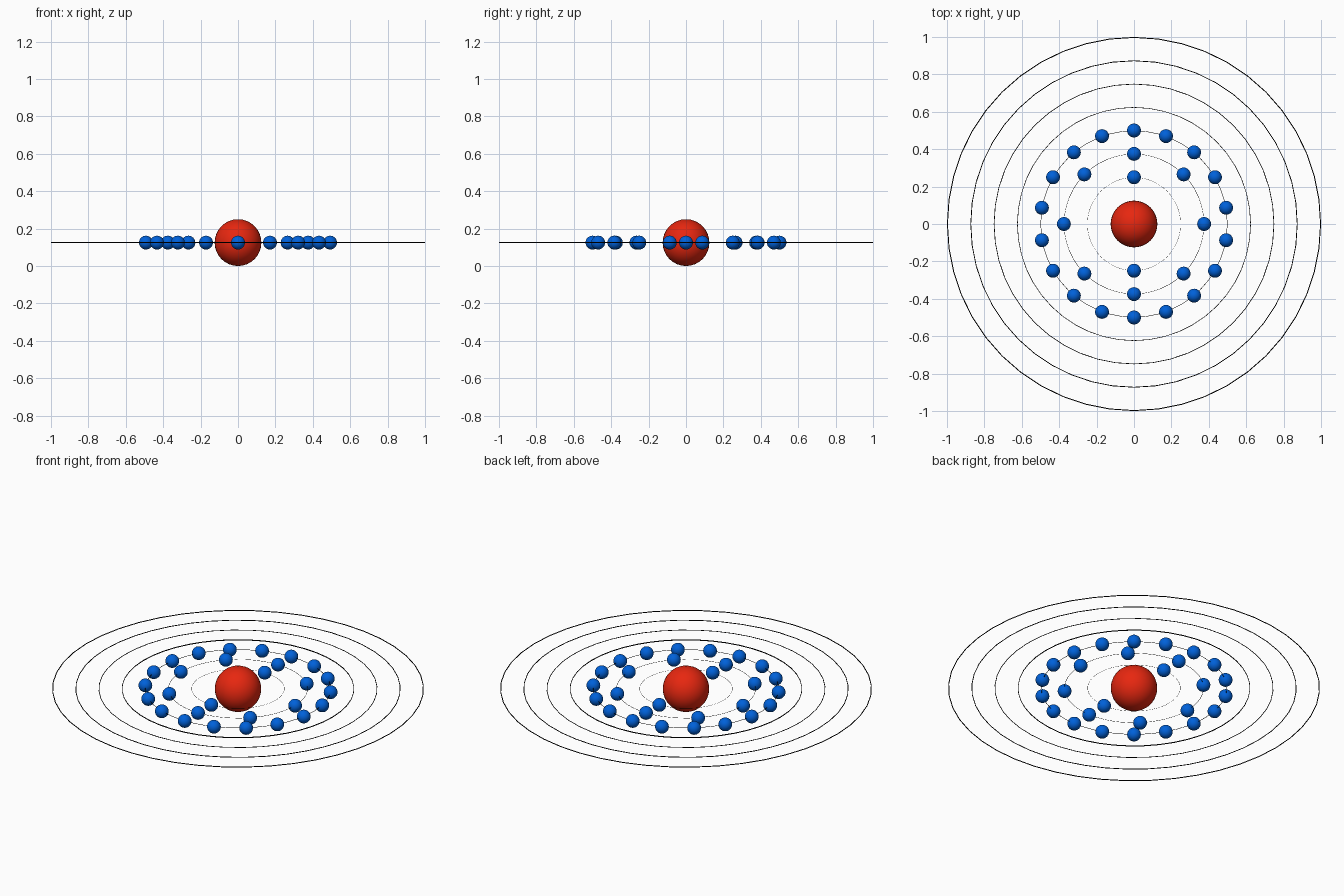
import bpy
from math import sin, cos, pi

if "Cube" in bpy.data.objects:
    bpy.data.objects.remove(bpy.data.objects["Cube"])

Z = 0.125          # height of the orbital plane
STEP = 0.125       # spacing between orbits


def material(name, rgb):
    m = bpy.data.materials.new(name)
    m.diffuse_color = (*rgb, 1)
    m.use_nodes = True
    m.node_tree.nodes["Principled BSDF"].inputs["Base Color"].default_value = m.diffuse_color
    return m


RED = material("red", (0.8, 0.02, 0.005))
BLUE = material("blue", (0.0, 0.12, 0.7))
BLACK = material("black", (0.0, 0.0, 0.0))


def finish(name, mat):
    ob = bpy.context.object
    ob.name = name
    ob.data.materials.append(mat)
    bpy.ops.object.shade_smooth()
    return ob


def sphere(name, loc, radius, mat):
    bpy.ops.mesh.primitive_uv_sphere_add(segments=32, ring_count=16,
                                         radius=radius, location=loc)
    return finish(name, mat)


# Central nucleus
sphere("nucleus", (0, 0, Z), 0.125, RED)

# Seven thin orbit rings, thickness growing with size
for i in range(7):
    outer = STEP * (i + 2)
    minor = 0.0025 * outer
    bpy.ops.mesh.primitive_torus_add(major_segments=48, minor_segments=12,
                                     major_radius=outer - minor,
                                     minor_radius=minor, location=(0, 0, Z))
    ring = finish(f"orbit_{i + 1}", BLACK)
    if i == 3:
        ring.scale.z = 2   # this ring is slightly taller

# Electrons evenly spaced on the three inner orbits
for shell, count in enumerate((2, 8, 18)):
    r = STEP * (shell + 2)
    for k in range(count):
        a = pi / 2 + 2 * pi * k / count
        sphere(f"electron_{shell + 1}_{k + 1}",
               (r * cos(a), r * sin(a), Z), 0.037, BLUE)
